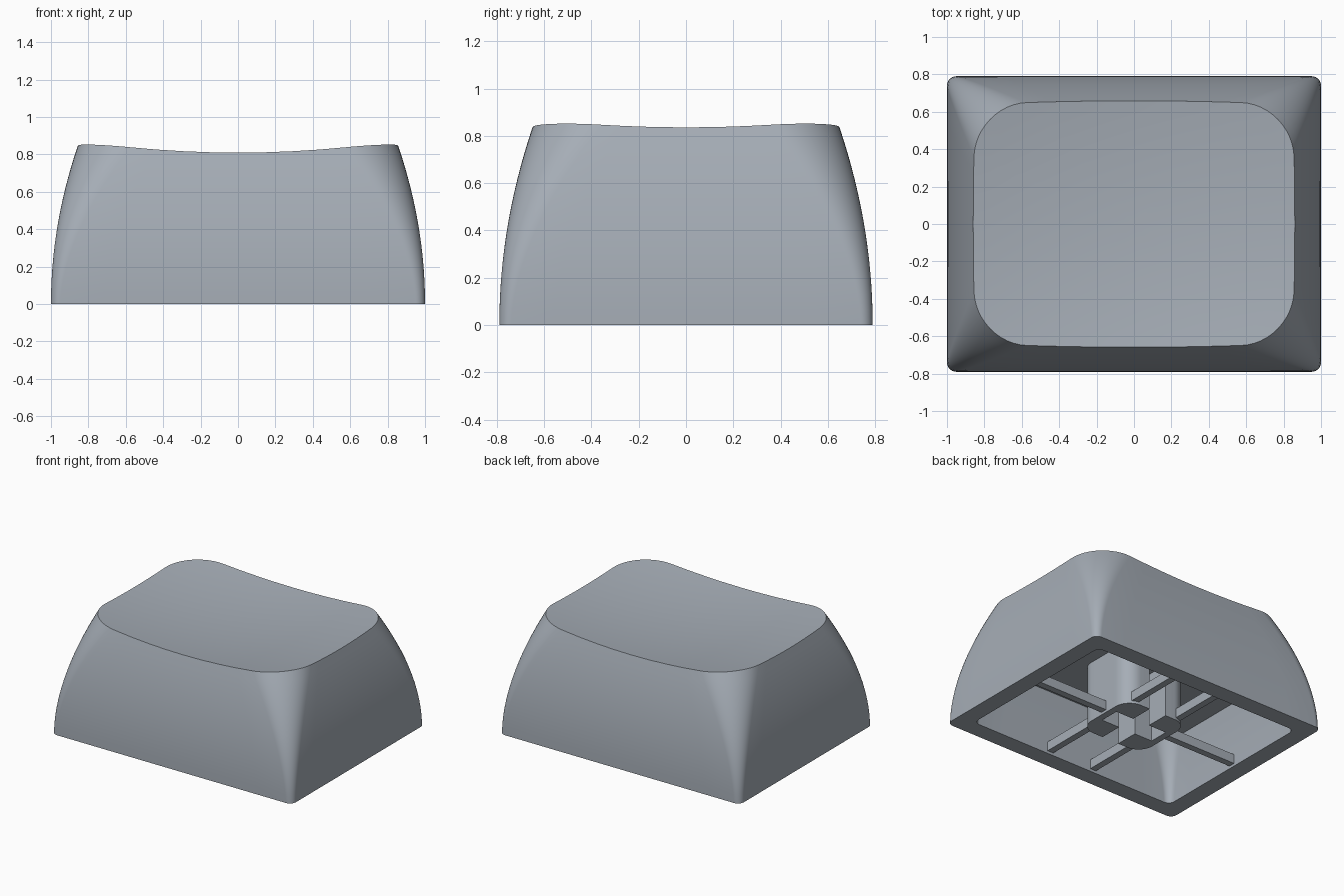
import bpy, bmesh, math

cube = bpy.data.objects.get("Cube")
if cube:
    bpy.data.objects.remove(cube, do_unlink=True)

# Single plastic colour
grey = bpy.data.materials.new("cool grey plastic")
grey.use_nodes = True
COLOR = (0.38, 0.42, 0.47, 1)
grey.diffuse_color = COLOR
grey.node_tree.nodes["Principled BSDF"].inputs["Base Color"].default_value = COLOR

N = 12            # segments per rounded corner
SIDE = 8          # segments per straight side
COUNT = 4 * (N + SIDE)
HEIGHT = 0.85
CEILING = 0.46
SIGNS = [(1, 1), (-1, 1), (-1, -1), (1, -1)]


def finish(bm, name):
    bmesh.ops.recalc_face_normals(bm, faces=bm.faces)
    mesh = bpy.data.meshes.new(name)
    bm.to_mesh(mesh)
    bm.free()
    ob = bpy.data.objects.new(name, mesh)
    bpy.context.collection.objects.link(ob)
    mesh.materials.append(grey)
    return ob


def smooth(ob, angle=30):
    bpy.ops.object.select_all(action='DESELECT')
    ob.select_set(True)
    bpy.context.view_layer.objects.active = ob
    bpy.ops.object.shade_smooth_by_angle(angle=math.radians(angle))


def box(name, lo, hi):
    bm = bmesh.new()
    bmesh.ops.create_cube(bm, size=1)
    for v in bm.verts:
        v.co = [a + (c + 0.5) * (b - a) for c, a, b in zip(v.co, lo, hi)]
    return finish(bm, name)


def dish(x, y):
    """Height of the shallow spherical top."""
    return 0.77 + 0.09 * (x * x + y * y)


def rounded_point(i, hx, hy, r):
    """Point i of a rounded rectangle with half sizes hx, hy and corner radius r."""
    def arc(c, a):
        sx, sy = SIGNS[c % 4]
        a += c * math.pi / 2
        return sx * (hx - r) + r * math.cos(a), sy * (hy - r) + r * math.sin(a)
    corner, k = divmod(i, N + SIDE)
    if k <= N:
        return arc(corner, k / N * math.pi / 2)
    f = (k - N) / SIDE
    a, b = arc(corner, math.pi / 2), arc(corner + 1, 0)
    return a[0] + (b[0] - a[0]) * f, a[1] + (b[1] - a[1]) * f


def wall_point(i, z, inset=0.0):
    """Point i of the tapered wall at height z."""
    s = z / HEIGHT
    return rounded_point(i, 1.0 - 0.145 * s * s - inset, 0.79 - 0.145 * s * s - inset,
                         0.05 + 0.24 * s ** 1.6)


def skin(bm, rings):
    """Join successive rings of points with quads and return the vertex loops."""
    loops = [[bm.verts.new(p) for p in ring] for ring in rings]
    for a, b in zip(loops, loops[1:]):
        for i in range(COUNT):
            j = (i + 1) % COUNT
            bm.faces.new((a[i], a[j], b[j], b[i]))
    return loops


# Cap shell: inner cavity, rim, curved outer walls, dished top
rings = []
for k in range(6, -1, -1):
    z = CEILING * k / 6
    rings.append([(*wall_point(i, z, 0.13), z) for i in range(COUNT)])
for k in range(15):
    ring = []
    for i in range(COUNT):
        z = HEIGHT * k / 14
        for _ in range(6):
            x, y = wall_point(i, z)
            z = dish(x, y) * k / 14
        ring.append((x, y, z))
    rings.append(ring)
edge = rings[-1]
for k in range(9, 0, -1):
    rings.append([(x * k / 10, y * k / 10, dish(x * k / 10, y * k / 10))
                  for x, y, _ in edge])
bm = bmesh.new()
loops = skin(bm, rings)
bm.faces.new(loops[0])
centre = bm.verts.new((0, 0, dish(0, 0)))
for i in range(COUNT):
    bm.faces.new((loops[-1][i], loops[-1][(i + 1) % COUNT], centre))
smooth(finish(bm, "cap_shell"))

# Rounded stem, split along y, with a cross-shaped socket
bm = bmesh.new()
loops = skin(bm, [[(*rounded_point(i, 0.27, 0.25, 0.12), z) for i in range(COUNT)]
                  for z in (0, CEILING + 0.01)])
for loop in loops:
    bm.faces.new(loop)
stem = finish(bm, "stem")
for name, hx, hy in (("socket_cutter_x", 0.22, 0.075), ("slot_cutter_y", 0.07, 0.4)):
    cutter = box(name, (-hx, -hy, -0.1), (hx, hy, 0.4))
    cutter.hide_render = True
    cutter.hide_viewport = True
    cutter.display_type = 'WIRE'
    mod = stem.modifiers.new(name, 'BOOLEAN')
    mod.operation = 'DIFFERENCE'
    mod.solver = 'EXACT'
    mod.object = cutter
smooth(stem)

# Thin ribs joining the stem to the walls
T, Z0, Z1 = 0.025, 0.02, 0.09
for s, side in ((1, "left"), (-1, "right")):
    xs = sorted((s * 0.25, s * 0.88))
    box(f"{side}_rib", (xs[0], -T, Z0), (xs[1], T, Z1))
    for t, end in ((1, "back"), (-1, "front")):
        ys = sorted((t * 0.2, t * 0.67))
        box(f"{end}_{side}_rib", (s * 0.19 - T, ys[0], Z0), (s * 0.19 + T, ys[1], Z1))
